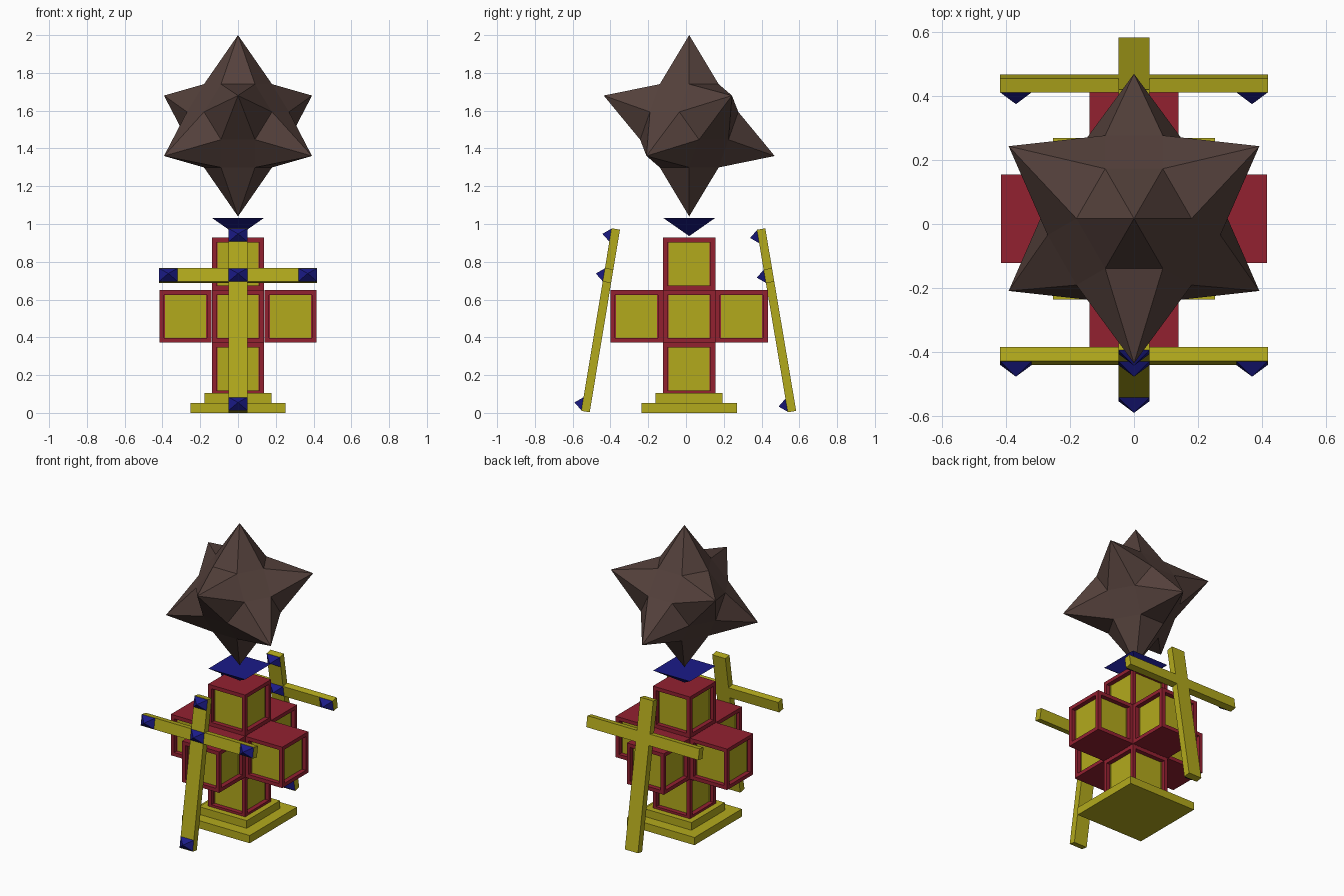
import bpy, bmesh, math
from itertools import permutations, product
from mathutils import Matrix, Vector

if "Cube" in bpy.data.objects:
    bpy.data.objects.remove(bpy.data.objects["Cube"])

CY = 0.017  # y of the central axis


def material(name, rgb):
    m = bpy.data.materials.new(name)
    m.diffuse_color = (*rgb, 1)
    m.use_nodes = True
    m.node_tree.nodes["Principled BSDF"].inputs["Base Color"].default_value = m.diffuse_color
    return m


red = material("red", (0.29, 0.015, 0.03))
yellow = material("yellow", (0.45, 0.40, 0.012))
blue = material("blue", (0.011, 0.011, 0.25))
brown = material("brown", (0.09, 0.053, 0.045))


def finish(bm, name, mats, matrix=Matrix()):
    bmesh.ops.recalc_face_normals(bm, faces=bm.faces)
    me = bpy.data.meshes.new(name)
    bm.to_mesh(me)
    bm.free()
    for m in mats:
        me.materials.append(m)
    ob = bpy.data.objects.new(name, me)
    ob.matrix_world = matrix
    bpy.context.collection.objects.link(ob)
    return ob


def box_matrix(center, size):
    return Matrix.Translation(center) @ Matrix.Diagonal((*size, 1))


def box(name, center, size, mat, matrix=Matrix()):
    bm = bmesh.new()
    bmesh.ops.create_cube(bm, size=1, matrix=box_matrix(center, size))
    return finish(bm, name, [mat], matrix)


def pyramid(name, width, depth, height, mat, matrix):
    """Rectangular base at the local origin, apex along local +z."""
    bm = bmesh.new()
    base = [bm.verts.new((sx * width / 2, sy * depth / 2, 0))
            for sx, sy in ((-1, -1), (1, -1), (1, 1), (-1, 1))]
    tip = bm.verts.new((0, 0, height))
    bm.faces.new(base)
    for i in range(4):
        bm.faces.new((base[i], base[(i + 1) % 4], tip))
    return finish(bm, name, [mat], matrix)


# stepped base
box("base_lower_step", (0, CY, 0.026), (0.505, 0.505, 0.052), yellow)
box("base_upper_step", (0, CY, 0.078), (0.355, 0.355, 0.052), yellow)


# framed cubes: four recessed yellow side panels each
def framed_cube(name, center, size=0.277):
    bm = bmesh.new()
    bmesh.ops.create_cube(bm, size=size)
    bm.normal_update()
    sides = [f for f in bm.faces if abs(f.normal.z) < 0.5]
    bmesh.ops.inset_individual(bm, faces=sides, thickness=0.035)
    bmesh.ops.inset_individual(bm, faces=sides, thickness=0, depth=-0.03)
    for f in sides:
        f.material_index = 1
    finish(bm, name, [red, yellow], Matrix.Translation(center))


STEP = 0.278
for name, d in (("center", (0, 0, 0)), ("left", (-1, 0, 0)), ("right", (1, 0, 0)),
                ("front", (0, -1, 0)), ("back", (0, 1, 0)),
                ("lower", (0, 0, -1)), ("upper", (0, 0, 1))):
    framed_cube(name + "_cube", Vector((0, CY, 0.511)) + Vector(d) * STEP)

# inverted pyramid cup under the star
pyramid("star_cup", 0.275, 0.275, 0.096, blue,
        Matrix.Translation((0, CY, 1.032)) @ Matrix.Rotation(math.pi, 4, 'X'))

# leaning crosses with pyramid studs on their front faces
LENGTH, THICK, ARM = 0.98, 0.045, 0.73
for side, y, lean in (("front", -0.532, -9.4), ("back", 0.561, 9.6)):
    m = Matrix.Translation((0, y, 0.007)) @ Matrix.Rotation(math.radians(lean), 4, 'X')
    box(side + "_cross_post", (0, 0, LENGTH / 2), (0.098, THICK, LENGTH), yellow, m)
    for sx, label in ((-1, "left"), (1, "right")):
        box(f"{side}_cross_{label}_arm", (sx * 0.234, 0, ARM), (0.37, THICK, 0.073), yellow, m)
    for i, (x, z) in enumerate(((0, 0.038), (0, ARM), (0, 0.943), (-0.369, ARM), (0.369, ARM))):
        stud = m @ Matrix.Translation((x, -THICK / 2, z)) @ Matrix.Rotation(math.pi / 2, 4, 'X')
        pyramid(f"{side}_cross_stud_{i + 1}", 0.098, 0.07, 0.043, blue, stud)

# eight-pointed star: truncated octahedron with its hexagons raised to spikes
EDGE, RADIUS = 0.18, 0.48
bm = bmesh.new()
coords = {tuple(a * s for a, s in zip(p, sg))
          for p in permutations((0, 1, 2)) for sg in product((1, -1), repeat=3)}
for c in sorted(coords):
    bm.verts.new(Vector(c) * EDGE / math.sqrt(2))
bmesh.ops.convex_hull(bm, input=bm.verts)
bmesh.ops.dissolve_limit(bm, angle_limit=0.02, verts=bm.verts, edges=bm.edges)
hexagons = [f for f in bm.faces if len(f.verts) == 6]
for v in bmesh.ops.poke(bm, faces=hexagons)["verts"]:
    v.co = v.co.normalized() * RADIUS
# stand it on one spike, with an upper spike pointing to the front
up = Vector((1, 1, 1)).normalized()
back = Vector((-1, -1, 2)).normalized()
turn = Matrix((back.cross(up), back, up)).to_4x4()
finish(bm, "spiked_star", [brown], Matrix.Translation((0, CY, 1.52)) @ turn)
